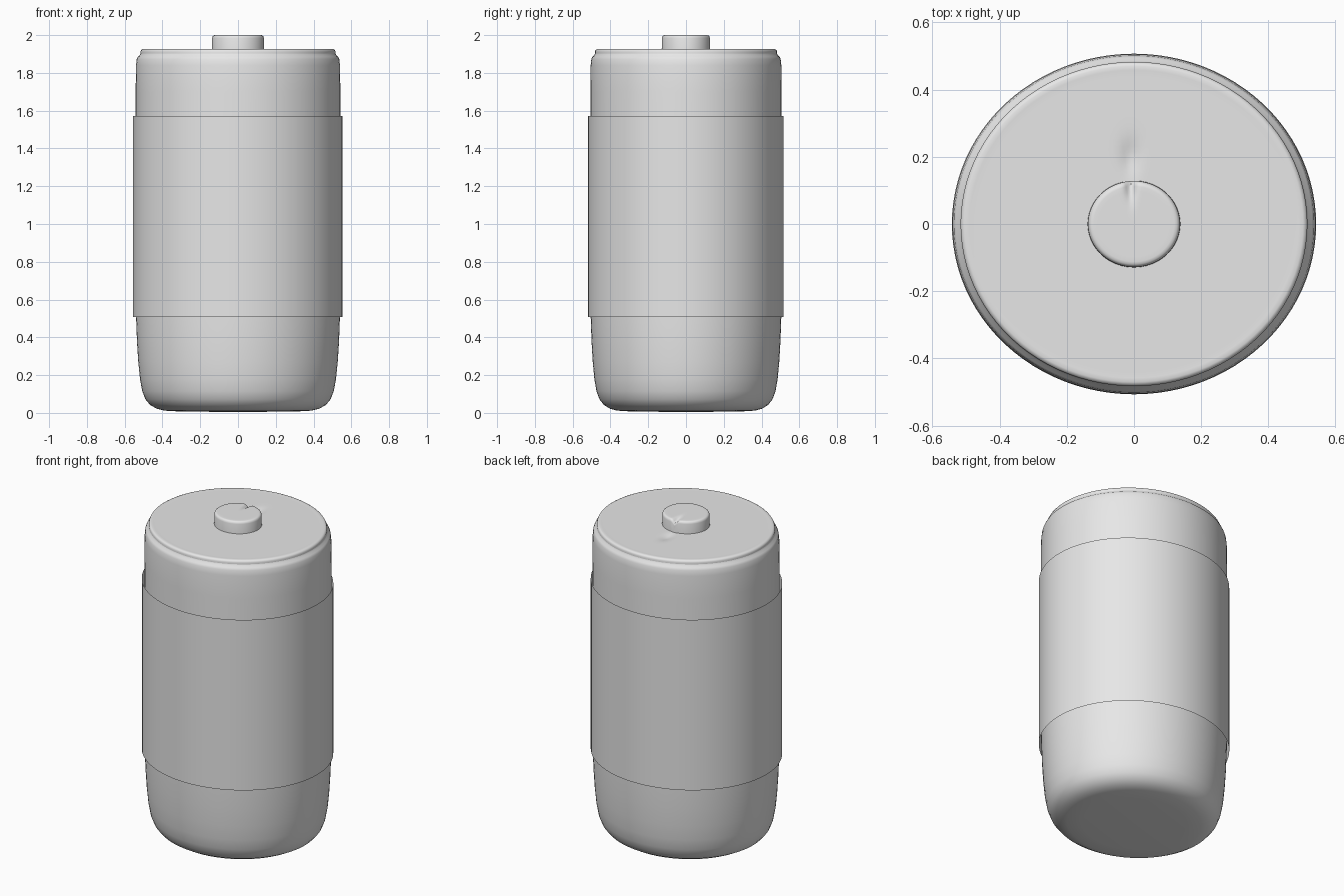
import bpy
import math

SEGMENTS = 96
FLATTEN = 0.935   # depth of the oval section relative to its width

cube = bpy.data.objects.get("Cube")
if cube:
    bpy.data.objects.remove(cube, do_unlink=True)

grey = bpy.data.materials.new("plain grey")
grey.use_nodes = True
colour = (0.8, 0.8, 0.8, 1)
grey.diffuse_color = colour
grey.node_tree.nodes["Principled BSDF"].inputs["Base Color"].default_value = colour


def lathe(name, profile, angle, warp=None):
    """Spin (radius, height) points into an oval shell; radius 0 closes an end."""
    verts, rings, faces = [], [], []
    for r, z in profile:
        start = len(verts)
        count = SEGMENTS if r else 1
        rings.append([start + i % count for i in range(SEGMENTS)])
        for i in range(count):
            a = math.tau * i / SEGMENTS
            x, y = r * math.cos(a), r * math.sin(a) * FLATTEN
            verts.append((x, y, z + (warp(x, y) if warp else 0)))
    for low, high in zip(rings, rings[1:]):
        for i in range(SEGMENTS):
            j = (i + 1) % SEGMENTS
            quad = [low[i], low[j], high[j], high[i]]
            faces.append(list(dict.fromkeys(quad)))
    mesh = bpy.data.meshes.new(name)
    mesh.from_pydata(verts, [], faces)
    mesh.materials.append(grey)
    obj = bpy.data.objects.new(name, mesh)
    bpy.context.collection.objects.link(obj)
    bpy.ops.object.select_all(action="DESELECT")
    obj.select_set(True)
    bpy.context.view_layer.objects.active = obj
    bpy.ops.object.shade_smooth_by_angle(angle=math.radians(angle))
    return obj


def dent(x, y, depth, width, centre, length):
    """Soft hollow near the back of the lid."""
    return -depth * math.exp(-((x + 0.01) / width) ** 2 - ((y - centre) / length) ** 2)


# Body with rounded base
lathe("body", [
    (0, 0.005), (0.3, 0.007), (0.39, 0.012), (0.43, 0.022), (0.465, 0.042),
    (0.49, 0.072), (0.507, 0.115), (0.519, 0.18), (0.528, 0.27), (0.535, 0.38),
    (0.54, 0.52), (0.542, 0.7), (0.542, 1.7), (0.54, 1.84), (0.536, 1.873),
    (0.53, 1.886), (0.519, 1.895), (0.516, 1.903)], 60)

# Lid with its raised lip
lid = [(0.516, 1.903), (0.516, 1.914), (0.512, 1.922), (0.503, 1.926)]
lid += [(0.49 - 0.02 * i, 1.925) for i in range(20)] + [(0, 1.925)]
lathe("lid", lid, 60, lambda x, y: dent(x, y, 0.012, 0.025, 0.2, 0.05))

# Terminal knob, creased at the back
knob = [(0.139, 1.918), (0.137, 1.93), (0.137, 1.985), (0.134, 1.994), (0.128, 1.999)]
knob += [(0.12 - 0.015 * i, 2.0) for i in range(8)] + [(0, 2.0)]
lathe("knob", knob, 50, lambda x, y: dent(x, y, 0.022, 0.014, 0.13, 0.05))

# Thin open sleeve around the middle
sleeve = lathe("sleeve", [(0.554, 0.507), (0.554, 1.573)], 30)
sleeve.location = (-0.002, -0.002, 0)
